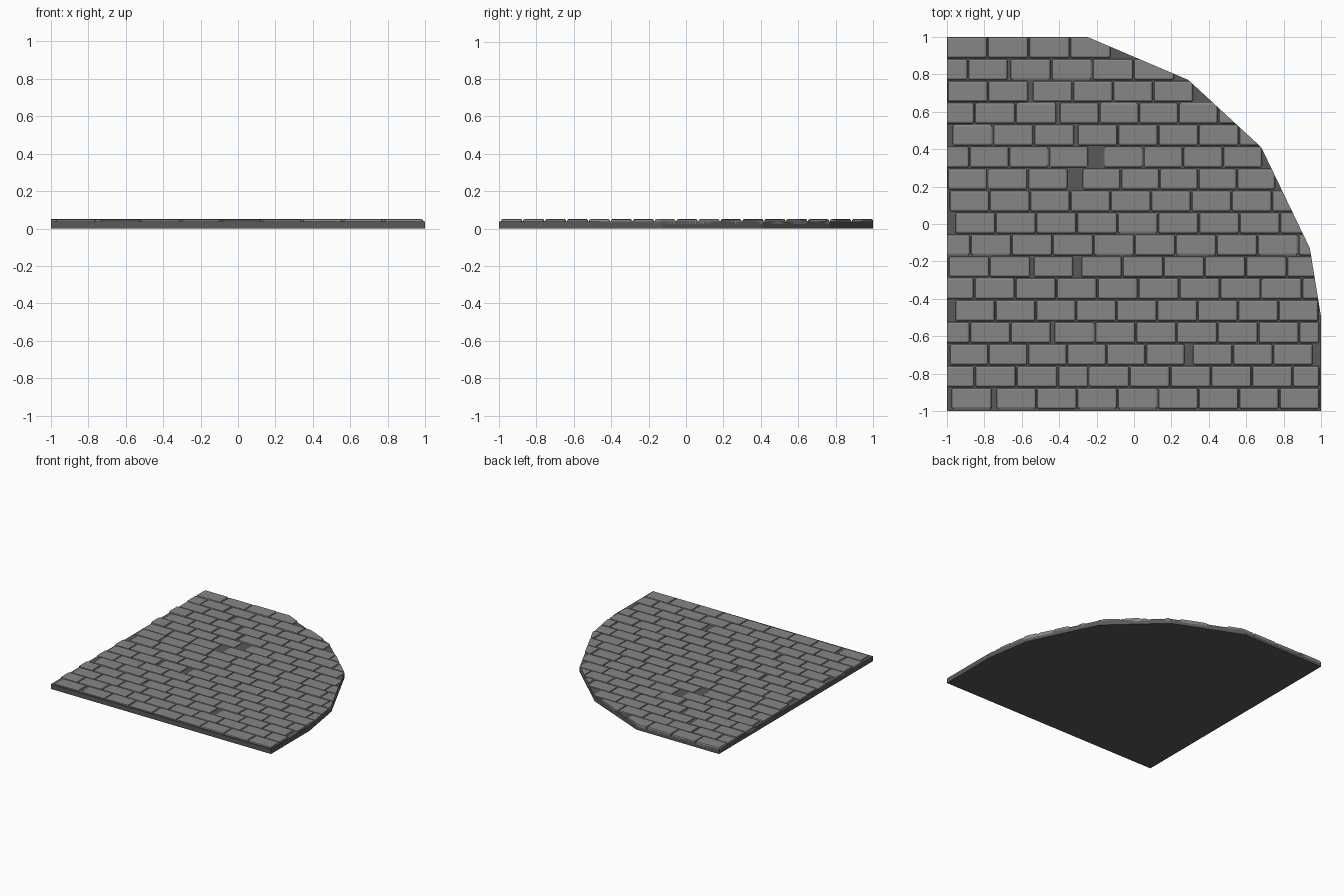
import bpy, bmesh, random
from mathutils import Vector

if "Cube" in bpy.data.objects:
    bpy.data.objects.remove(bpy.data.objects["Cube"])

random.seed(4)

def material(name, v):
    m = bpy.data.materials.new(name)
    m.diffuse_color = (v, v, v, 1)
    m.use_nodes = True
    m.node_tree.nodes["Principled BSDF"].inputs["Base Color"].default_value = m.diffuse_color
    return m

brick_grey = material("brick grey", 0.24)
mortar_grey = material("mortar grey", 0.10)

# Floor plan: square with one faceted, rounded corner (counter-clockwise)
OUTLINE = [(-1, -1), (1, -1), (1, -0.5), (0.94, -0.13), (0.68, 0.41),
           (0.29, 0.77), (-0.25, 1), (-1, 1)]
SLAB_TOP, BRICK_TOP = 0.039, 0.049

def make_object(name, bm, mat):
    bmesh.ops.recalc_face_normals(bm, faces=bm.faces)
    me = bpy.data.meshes.new(name)
    bm.to_mesh(me)
    bm.free()
    me.materials.append(mat)
    ob = bpy.data.objects.new(name, me)
    bpy.context.collection.objects.link(ob)
    return ob

# Mortar slab
bm = bmesh.new()
base = bm.faces.new([bm.verts.new((x, y, 0)) for x, y in OUTLINE])
top = bmesh.ops.extrude_face_region(bm, geom=[base])
bmesh.ops.translate(bm, vec=(0, 0, SLAB_TOP),
                    verts=[g for g in top["geom"] if isinstance(g, bmesh.types.BMVert)])
if not any(f.calc_center_median().z < 1e-5 for f in bm.faces):
    bm.faces.new([v for v in bm.verts if v.co.z < 1e-5])
make_object("mortar_slab", bm, mortar_grey)

def clip(bm):
    """Trim a brick against every edge of the convex floor plan."""
    for i, a in enumerate(OUTLINE):
        b = OUTLINE[(i + 1) % len(OUTLINE)]
        n = Vector((b[1] - a[1], a[0] - b[0], 0)).normalized()
        if not any((v.co - Vector((*a, 0))).dot(n) > 1e-5 for v in bm.verts):
            continue
        cut = bmesh.ops.bisect_plane(bm, geom=bm.verts[:] + bm.edges[:] + bm.faces[:],
                                     plane_co=(*a, 0), plane_no=n, clear_outer=True)
        edges = [g for g in cut["geom_cut"] if isinstance(g, bmesh.types.BMEdge)]
        if edges and bm.faces:
            bmesh.ops.holes_fill(bm, edges=edges, sides=0)

def brick(target, x0, x1, y0, y1, z1):
    """Add one rounded brick, trimmed to the plan, to the target mesh."""
    bm = bmesh.new()
    z0 = SLAB_TOP - 0.015
    bmesh.ops.create_cube(bm, size=1)
    for v in bm.verts:
        v.co = (x1 if v.co.x > 0 else x0, y1 if v.co.y > 0 else y0, z1 if v.co.z > 0 else z0)
    edges = [e for e in bm.edges if max(v.co.z for v in e.verts) > z0 + 0.001]
    bmesh.ops.bevel(bm, geom=edges, offset=0.011, segments=2, profile=0.5, affect='EDGES')
    clip(bm)
    if bm.faces:
        bmesh.ops.recalc_face_normals(bm, faces=bm.faces)
        me = bpy.data.meshes.new("tmp")
        bm.to_mesh(me)
        target.from_mesh(me)
        bpy.data.meshes.remove(me)
    bm.free()

# Courses from front to back: runs of (start x, end x, brick count)
COURSES = [
    [(-0.975, -0.755, 1), (-0.735, 0.995, 8)],
    [(-1.07, -0.405, 3), (-0.405, -0.24, 1), (-0.24, 0.85, 5), (0.85, 0.995, 1)],
    [(-0.985, 0.275, 6), (0.315, 0.96, 3)],
    [(-1.09, -0.44, 3), (-0.425, 0.885, 6), (0.885, 0.995, 1)],
    [(-0.955, 0.99, 9)],
    [(-1.07, 1.12, 10)],
    [(-0.99, -0.55, 2), (-0.535, -0.32, 1), (-0.28, 1.04, 6)],
    [(-1.09, 1.1, 10)],
    [(-0.955, 1.0, 9)],
    [(-0.985, 0.955, 9)],
    [(-0.995, -0.35, 3), (-0.275, 0.76, 5)],
    [(-1.09, -0.24, 4), (-0.16, 0.69, 4)],
    [(-0.97, -0.315, 3), (-0.3, 0.78, 5)],
    [(-1.07, -0.41, 3), (-0.395, 0.665, 5)],
    [(-0.995, -0.56, 2), (-0.54, 0.32, 4)],
    [(-1.1, -0.67, 2), (-0.66, 0.22, 4)],
    [(-1.0, -0.12, 4)],
]
PITCH, DEPTH, JOINT = 0.1172, 0.113, 0.005

for row, runs in enumerate(COURSES):
    bm = bmesh.new()
    y = -0.988 + row * PITCH
    for start, end, count in runs:
        w = (end - start) / count
        for i in range(count):
            x = start + i * w
            brick(bm, x, x + w - JOINT, y, y + DEPTH, BRICK_TOP + random.uniform(-0.002, 0.003))
    make_object(f"brick_course_{row + 1}", bm, brick_grey)
